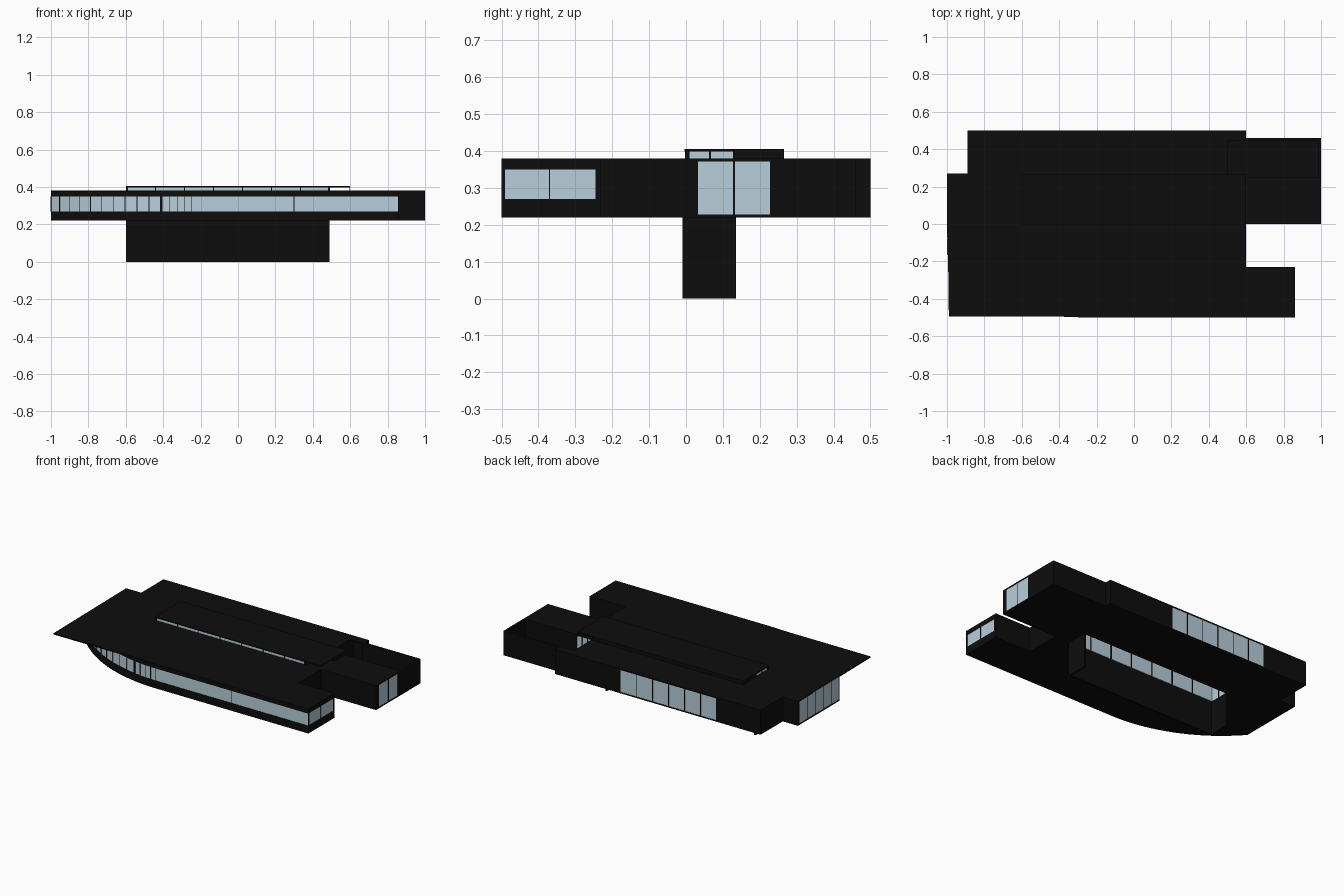
import bpy, bmesh, math
from mathutils import Vector

if "Cube" in bpy.data.objects:
    bpy.data.objects.remove(bpy.data.objects["Cube"])

def material(name, colour):
    m = bpy.data.materials.new(name)
    m.diffuse_color = colour
    m.use_nodes = True
    m.node_tree.nodes["Principled BSDF"].inputs["Base Color"].default_value = m.diffuse_color
    return m

BLACK = material("black_cladding", (0.004, 0.004, 0.004, 1))
GLASS = material("pale_glass", (0.48, 0.62, 0.70, 1))
FLOOR, SILL, HEAD, ROOF = 0.22, 0.27, 0.35, 0.38

def finish(name, bm, mat):
    bmesh.ops.recalc_face_normals(bm, faces=bm.faces)
    me = bpy.data.meshes.new(name)
    bm.to_mesh(me)
    bm.free()
    me.materials.append(mat)
    ob = bpy.data.objects.new(name, me)
    bpy.context.collection.objects.link(ob)
    return ob

def slab(name, outline, z0, z1, mat=BLACK):
    """Extrude a flat outline between two heights."""
    bm = bmesh.new()
    f = bm.faces.new([bm.verts.new((x, y, z0)) for x, y in outline])
    ext = bmesh.ops.extrude_face_region(bm, geom=[f])
    verts = [v for v in ext["geom"] if isinstance(v, bmesh.types.BMVert)]
    bmesh.ops.translate(bm, vec=(0, 0, z1 - z0), verts=verts)
    return finish(name, bm, mat)

def box(name, x0, x1, y0, y1, z0, z1, mat=BLACK):
    return slab(name, [(x0, y0), (x1, y0), (x1, y1), (x0, y1)], z0, z1, mat)

def band(name, pts, z0, z1, mat=BLACK, thick=0.012, inset=0.0):
    """Upright wall along a path; thickness grows to the left of travel."""
    P = [Vector(p) for p in pts]
    def normal(a, b):
        d = (b - a).normalized()
        return Vector((-d.y, d.x))
    N = [normal(a, b) for a, b in zip(P, P[1:])]
    outer, inner = [], []
    for i, p in enumerate(P):
        a, b = N[max(i - 1, 0)], N[min(i, len(N) - 1)]
        m = (a + b) / (1 + a.dot(b))
        outer.append(p + m * inset)
        inner.append(p + m * (inset + thick))
    return slab(name, outer + inner[::-1], z0, z1, mat)

def mullion(name, p, d, z0, z1, w=0.005):
    d = Vector(d).normalized() * w / 2
    p = Vector(p)
    return band(name, [p - d, p + d], z0, z1, thick=0.01)

def glazed(name, p, q, n, z0, z1):
    """A run of n equal panes with mullions."""
    band(name + "_glass", [p, q], z0, z1, GLASS, 0.004, 0.002)
    p, q = Vector(p), Vector(q)
    for i in range(n + 1):
        mullion(name + "_mullion", p.lerp(q, i / n), q - p, z0, z1)

def cut(ob, x0, x1, y0, y1):
    c = box(ob.name + "_cutter", x0, x1, y0, y1, 0.1, 0.5)
    c.hide_render = True
    c.hide_viewport = True
    m = ob.modifiers.new("opening", "BOOLEAN")
    m.object = c
    m.solver = "EXACT"

# Curved front-left corner, split at the pane joints
xs = [-1 + 0.59 * (i / 10) ** 1.12 for i in range(11)] + [-0.365, -0.325, -0.285, -0.25]
arc = [(x, 0.5 - math.sqrt(1 - (x + 0.25) ** 2)) for x in xs]
right_side = [(0.86, -0.23), (0.6, -0.23), (0.6, 0), (1, 0), (1, 0.46), (0.6, 0.46),
              (0.6, 0.5), (-0.89, 0.5), (-0.89, 0.27), (-1, 0.27)]

# Floor and roof plates
floor = slab("floor", arc + [(0.86, -0.5)] + right_side, FLOOR, FLOOR + 0.008)
cut(floor, -0.595, 0.485, 0.0, 0.13)
roof = slab("roof", [(-0.99, -0.495), (-0.4, -0.495), (-0.25, -0.5), (0.86, -0.5)]
            + right_side, ROOF - 0.008, ROOF)
cut(roof, -0.595, 0.485, 0.003, 0.26)
cut(roof, 0.5, 0.985, 0.252, 0.445)

# Front ribbon window
ribbon = arc + [(0.86, -0.5), (0.86, -0.245)]
band("ribbon_sill", ribbon, FLOOR, SILL)
band("ribbon_header", ribbon, HEAD, ROOF)
band("ribbon_glass", ribbon, SILL, HEAD, GLASS, 0.004, 0.002)
for i, p in enumerate(arc):
    a, b = Vector(arc[max(i - 1, 0)]), Vector(arc[min(i + 1, len(arc) - 1)])
    mullion("ribbon_mullion", p, b - a, SILL, HEAD, 0.014 if i == 10 else 0.004)
mullion("ribbon_mullion", (0.3, -0.5), (1, 0), SILL, HEAD, 0.004)
mullion("ribbon_mullion", (0.858, -0.5), (1, 0), SILL, HEAD, 0.004)
mullion("ribbon_mullion", (0.86, -0.37), (0, 1), SILL, HEAD, 0.004)

# Solid outer walls
band("east_wall", [(0.86, -0.245), (0.86, -0.23), (0.6, -0.23), (0.6, 0), (1, 0), (1, 0.03)],
     FLOOR, ROOF)
band("northeast_wall", [(1, 0.23), (1, 0.46), (0.6, 0.46), (0.6, 0.5), (0.127, 0.5)], FLOOR, ROOF)
band("northwest_wall", [(-0.57, 0.5), (-0.89, 0.5), (-0.89, 0.27), (-1, 0.27), (-1, 0.255)],
     FLOOR, ROOF)

# Full-height windows
glazed("east_window", (1, 0.03), (1, 0.23), 2, FLOOR + 0.004, ROOF - 0.004)
glazed("back_window", (0.127, 0.5), (-0.57, 0.5), 6, FLOOR + 0.004, ROOF - 0.004)
glazed("west_window", (-1, 0.255), (-1, -0.16), 5, FLOOR + 0.004, ROOF - 0.004)

# Sunken terrace walls in the back wing
band("terrace_wall", [(0.985, 0.25), (0.62, 0.25)], FLOOR, ROOF, thick=0.012)
glazed("terrace_window", (0.62, 0.25), (0.5, 0.25), 3, FLOOR + 0.004, ROOF - 0.004)
band("terrace_side_wall", [(0.49, 0.48), (0.49, 0.25)], FLOOR, ROOF, thick=0.01)

# Base below the floor, open to the back and to the shaft above
band("base_walls", [(-0.6, 0.135), (-0.6, -0.01), (0.49, -0.01), (0.49, 0.135)], 0, FLOOR)

# Glazed shaft rising through the roof as a clerestory
TOP = 0.398
glazed("shaft_front", (-0.595, 0.0), (0.49, 0.0), 7, FLOOR, TOP)
glazed("shaft_west", (-0.597, 0.13), (-0.597, 0.0), 2, FLOOR, TOP)
glazed("shaft_east", (0.49, 0.0), (0.49, 0.13), 2, FLOOR, TOP)

# Raised roof with its closed back half
box("raised_roof", -0.6, 0.6, -0.004, 0.265, TOP, 0.405)
band("raised_back", [(0.49, 0.13), (0.49, 0.265), (-0.6, 0.265), (-0.6, 0.13)],
     ROOF - 0.008, TOP, thick=0.01)
box("raised_end_panel", 0.596, 0.6, 0.13, 0.265, ROOF - 0.004, TOP)
